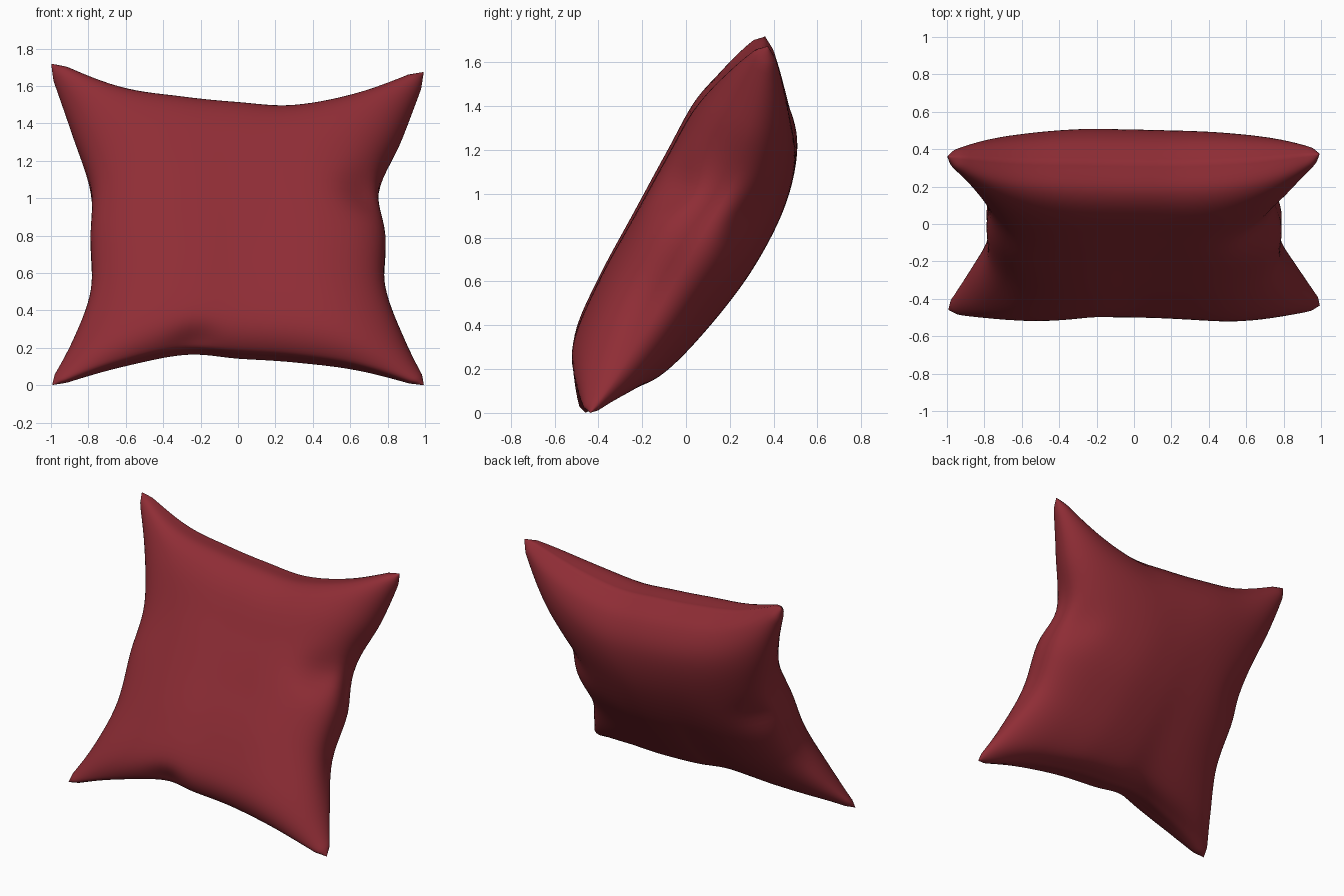
import bpy, bmesh, math
from mathutils import Vector

if "Cube" in bpy.data.objects:
    bpy.data.objects.remove(bpy.data.objects["Cube"])

N = 56  # grid steps per side of the cushion


def curve(pts, s):
    """Catmull-Rom curve through evenly spaced points, s in 0..1."""
    p = [Vector(q) for q in pts]
    n = len(p) - 1
    p = [2 * p[0] - p[1]] + p + [2 * p[-1] - p[-2]]
    i = min(int(s * n), n - 1)
    t = s * n - i
    a, b, c, d = p[i:i + 4]
    return 0.5 * (2 * b + (c - a) * t + (2 * a - 5 * b + 4 * c - d) * t * t
                  + (3 * b - a - 3 * c + d) * t ** 3)


# Four seam edges
BL, BR = (-1.025, -.475, -.015), (1.025, -.45, -.015)
TL, TR = (-1.03, .367, 1.76), (1.025, .382, 1.715)
bottom = [BL, (-.64, -.42, .11), (-.29, -.375, .185), (0, -.36, .165),
          (.3, -.37, .145), (.64, -.41, .095), BR]
top = [TL, (-.64, .34, 1.6), (-.3, .335, 1.54), (0, .33, 1.51),
       (.3, .33, 1.495), (.64, .345, 1.565), TR]
left = [BL, (-.88, -.27, .25), (-.785, -.13, .5), (-.785, .02, .78),
        (-.785, .17, 1.04), (-.89, .29, 1.36), TL]
right = [BR, (.89, -.27, .25), (.785, -.13, .52), (.785, .02, .78),
         (.75, .18, 1.04), (.875, .29, 1.32), TR]

# Middle cross-sections from bottom seam to top seam
front = [(0, -.36, .165), (0, -.465, .205), (0, -.497, .36), (0, -.39, .62), (0, -.235, .91),
         (0, -.09, 1.18), (0, .04, 1.41), (0, .17, 1.515), (0, .33, 1.51)]
back = [(0, -.36, .165), (0, -.26, .15), (0, -.11, .19), (0, .09, .385), (0, .30, .66),
        (0, .45, .95), (0, .505, 1.2), (0, .455, 1.385), (0, .33, 1.51)]

# Puckers near the seams: u, v, radius, depth
front_puckers = [(-.28, -.93, .13, .2), (.93, .22, .13, .25)]
back_puckers = [(-.95, .15, .14, .2), (.95, .2, .14, .2)]


def seam_sheet(a, b):
    """Surface spanned between the four seams."""
    ruled = (1 - b) * curve(bottom, a) + b * curve(top, a)
    ruled += (1 - a) * curve(left, b) + a * curve(right, b)
    corners = ((1 - b) * ((1 - a) * Vector(BL) + a * Vector(BR))
               + b * ((1 - a) * Vector(TL) + a * Vector(TR)))
    return ruled - corners


def point(i, j, profile, puckers):
    tu, tv = i / N, j / N
    u, v = -math.cos(math.pi * tu), -math.cos(math.pi * tv)
    # blunt the four tips
    k = 1 - .02 * max(0, (abs(u) + abs(v) - 1.9) / .1)
    base = seam_sheet((u * k + 1) / 2, (v * k + 1) / 2)
    puff = curve(profile, tv) - seam_sheet(.5, (v + 1) / 2)
    puff.x = 0
    # fuller along the sides than at the corners
    g = max(0, 1 - abs(u) ** 3.6) ** (.43 + .08 * v * v)
    bulge = math.copysign(.045, u) * g * abs(u) ** 4 * (1 - v * v)
    for pu, pv, r, d in puckers:
        g *= 1 - d * math.exp(-((u - pu) ** 2 + (v - pv) ** 2) / (r * r))
    return base + puff * g + Vector((bulge, 0, 0))


# Cushion: two puffed panels joined along the seam
bm = bmesh.new()
for profile, puckers, flip in ((front, front_puckers, False), (back, back_puckers, True)):
    g = [[bm.verts.new(point(i, j, profile, puckers)) for j in range(N + 1)]
         for i in range(N + 1)]
    for i in range(N):
        for j in range(N):
            q = [g[i][j], g[i + 1][j], g[i + 1][j + 1], g[i][j + 1]]
            bm.faces.new(q[::-1] if flip else q)
bmesh.ops.remove_doubles(bm, verts=bm.verts, dist=0.0004)
bmesh.ops.recalc_face_normals(bm, faces=bm.faces)

# Rest on the ground
low = min(v.co.z for v in bm.verts)
for v in bm.verts:
    v.co.z -= low

mesh = bpy.data.meshes.new("cushion")
bm.to_mesh(mesh)
bm.free()
cushion = bpy.data.objects.new("cushion", mesh)
bpy.context.collection.objects.link(cushion)

red = bpy.data.materials.new("dark red fabric")
red.diffuse_color = (.275, .026, .036, 1)
red.use_nodes = True
red.node_tree.nodes["Principled BSDF"].inputs["Base Color"].default_value = red.diffuse_color
mesh.materials.append(red)

bpy.context.view_layer.objects.active = cushion
cushion.select_set(True)
bpy.ops.object.shade_smooth_by_angle(angle=math.radians(60))
